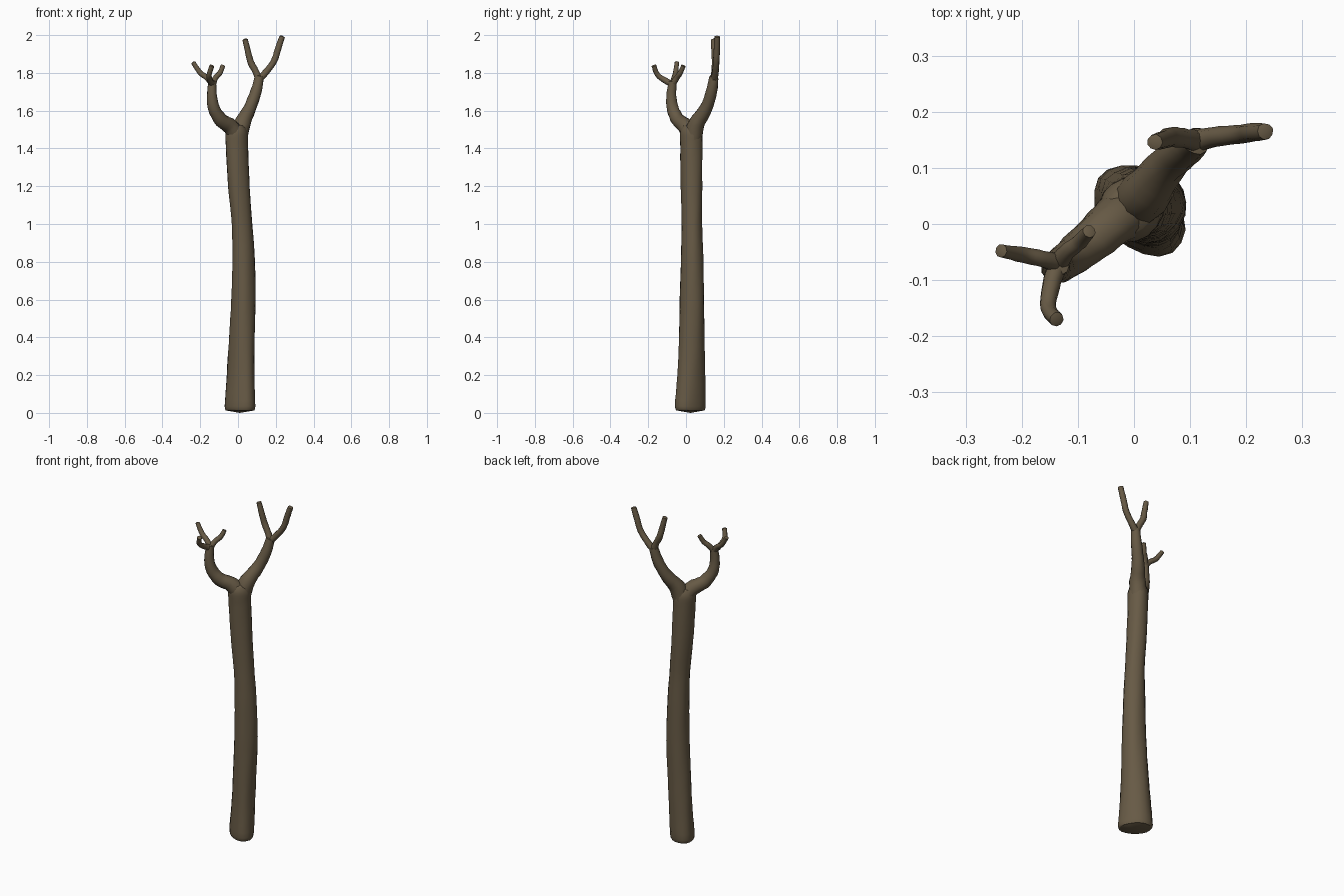
import bpy, bmesh, math, random
from mathutils import Vector

if "Cube" in bpy.data.objects:
    bpy.data.objects.remove(bpy.data.objects["Cube"])

random.seed(4)
bark = bpy.data.materials.new("bark_brown")
bark.diffuse_color = (0.135, 0.102, 0.06, 1)
bark.use_nodes = True
bark.node_tree.nodes["Principled BSDF"].inputs["Base Color"].default_value = bark.diffuse_color


def spline(pts, steps):
    """Catmull-Rom through tuples of any length."""
    p = [pts[0]] + list(pts) + [pts[-1]]
    out = []
    for i in range(1, len(p) - 2):
        for s in range(steps):
            t = s / steps
            out.append([0.5 * (2 * b + (c - a) * t + (2 * a - 5 * b + 4 * c - d) * t * t
                               + (3 * b - a - 3 * c + d) * t ** 3)
                        for a, b, c, d in zip(p[i - 1], p[i], p[i + 1], p[i + 2])])
    out.append(list(pts[-1]))
    return out


def loft(name, rings, tip_a, tip_b):
    """Skin a list of rings and close both ends to points."""
    bm = bmesh.new()
    vs = [[bm.verts.new(c) for c in r] for r in rings]
    n = len(vs[0])
    for lo, hi in zip(vs, vs[1:]):
        for k in range(n):
            bm.faces.new((lo[k], lo[(k + 1) % n], hi[(k + 1) % n], hi[k]))
    for ring, tip in ((vs[0], tip_a), (vs[-1], tip_b)):
        t = bm.verts.new(tip)
        for k in range(n):
            bm.faces.new((ring[k], ring[(k + 1) % n], t))
    bmesh.ops.recalc_face_normals(bm, faces=bm.faces)
    me = bpy.data.meshes.new(name)
    bm.to_mesh(me)
    bm.free()
    me.materials.append(bark)
    ob = bpy.data.objects.new(name, me)
    bpy.context.collection.objects.link(ob)
    bpy.ops.object.select_all(action='DESELECT')
    ob.select_set(True)
    bpy.context.view_layer.objects.active = ob
    bpy.ops.object.shade_smooth_by_angle(angle=math.radians(50))
    return ob


def limb(name, pts, sides=10, steps=4, rough=0.05):
    """Round tapering limb; pts are (x, y, z, radius)."""
    path = spline(pts, steps)
    cs = [Vector(p[:3]) for p in path]
    side = Vector((1, -1, 0.2)).normalized()
    rings = []
    for i, c in enumerate(cs):
        d = (cs[min(i + 1, len(cs) - 1)] - cs[max(i - 1, 0)]).normalized()
        side = (side - d * side.dot(d)).normalized()
        up = d.cross(side)
        rings.append([c + (side * math.cos(a) + up * math.sin(a)) * path[i][3]
                      * (1 + random.uniform(-rough, rough))
                      for a in (2 * math.pi * k / sides for k in range(sides))])
    d = (cs[-1] - cs[-2]).normalized()
    return loft(name, rings, cs[0], cs[-1] + d * path[-1][3] * 0.35)


# trunk: z, centre x, centre y, half width along the fork, half width across it
trunk = [(0.012, 0.010, 0.024, 0.055, 0.080), (0.035, 0.010, 0.024, 0.066, 0.094),
         (0.2, 0.015, 0.029, 0.064, 0.082), (0.4, 0.022, 0.031, 0.064, 0.072),
         (0.6, 0.029, 0.033, 0.064, 0.065), (0.82, 0.028, 0.033, 0.060, 0.059),
         (1.0, 0.020, 0.031, 0.056, 0.053), (1.2, 0.005, 0.029, 0.060, 0.054),
         (1.4, -0.005, 0.027, 0.062, 0.055), (1.485, -0.007, 0.026, 0.062, 0.055),
         (1.52, -0.007, 0.026, 0.045, 0.040)]
rings = []
for z, cx, cy, a, b in spline(trunk, 4):
    ring = []
    for k in range(18):
        t = 2 * math.pi * k / 18
        lump = (1 + 0.022 * math.sin(3 * t + 4 * z) + 0.015 * math.sin(5 * t - 9 * z)
                + random.uniform(-0.012, 0.012))
        u, v = a * math.cos(t) * lump, b * math.sin(t) * lump
        ring.append(Vector((cx + (u - v) * 0.7071, cy + (u + v) * 0.7071, z)))
    rings.append(ring)
loft("trunk", rings, Vector((0.01, 0.024, 0)), Vector((-0.007, 0.026, 1.53)))

# two main branches of the fork
limb("right_branch", [(0.0, 0.035, 1.45, 0.05), (0.022, 0.055, 1.53, 0.044),
                      (0.06, 0.105, 1.61, 0.034), (0.095, 0.135, 1.70, 0.030),
                      (0.113, 0.148, 1.78, 0.024)], 12)
limb("left_branch", [(0.0, 0.03, 1.45, 0.05), (-0.04, 0.0, 1.515, 0.043),
                     (-0.09, -0.042, 1.55, 0.037), (-0.127, -0.070, 1.61, 0.032),
                     (-0.138, -0.078, 1.68, 0.027), (-0.135, -0.070, 1.755, 0.021)], 12)

# twigs at the branch ends
twigs = {
    "right_twig_outer": [(0.112, 0.148, 1.765, 0.02), (0.145, 0.155, 1.80, 0.018),
                         (0.19, 0.16, 1.86, 0.017), (0.212, 0.163, 1.925, 0.017),
                         (0.234, 0.165, 1.992, 0.015)],
    "right_twig_inner": [(0.112, 0.148, 1.765, 0.02), (0.092, 0.152, 1.81, 0.018),
                         (0.066, 0.155, 1.86, 0.018), (0.052, 0.150, 1.915, 0.016),
                         (0.037, 0.146, 1.977, 0.014)],
    "left_twig_outer": [(-0.135, -0.070, 1.74, 0.018), (-0.165, -0.062, 1.775, 0.015),
                        (-0.20, -0.055, 1.80, 0.014), (-0.237, -0.048, 1.855, 0.012)],
    "left_twig_front": [(-0.135, -0.070, 1.74, 0.018), (-0.148, -0.11, 1.76, 0.016),
                        (-0.153, -0.15, 1.79, 0.014), (-0.138, -0.17, 1.838, 0.013)],
    "left_twig_inner": [(-0.135, -0.070, 1.74, 0.018), (-0.118, -0.048, 1.775, 0.015),
                        (-0.095, -0.03, 1.80, 0.014), (-0.08, -0.013, 1.838, 0.012)],
}
for name, pts in twigs.items():
    limb(name, pts, 9)
